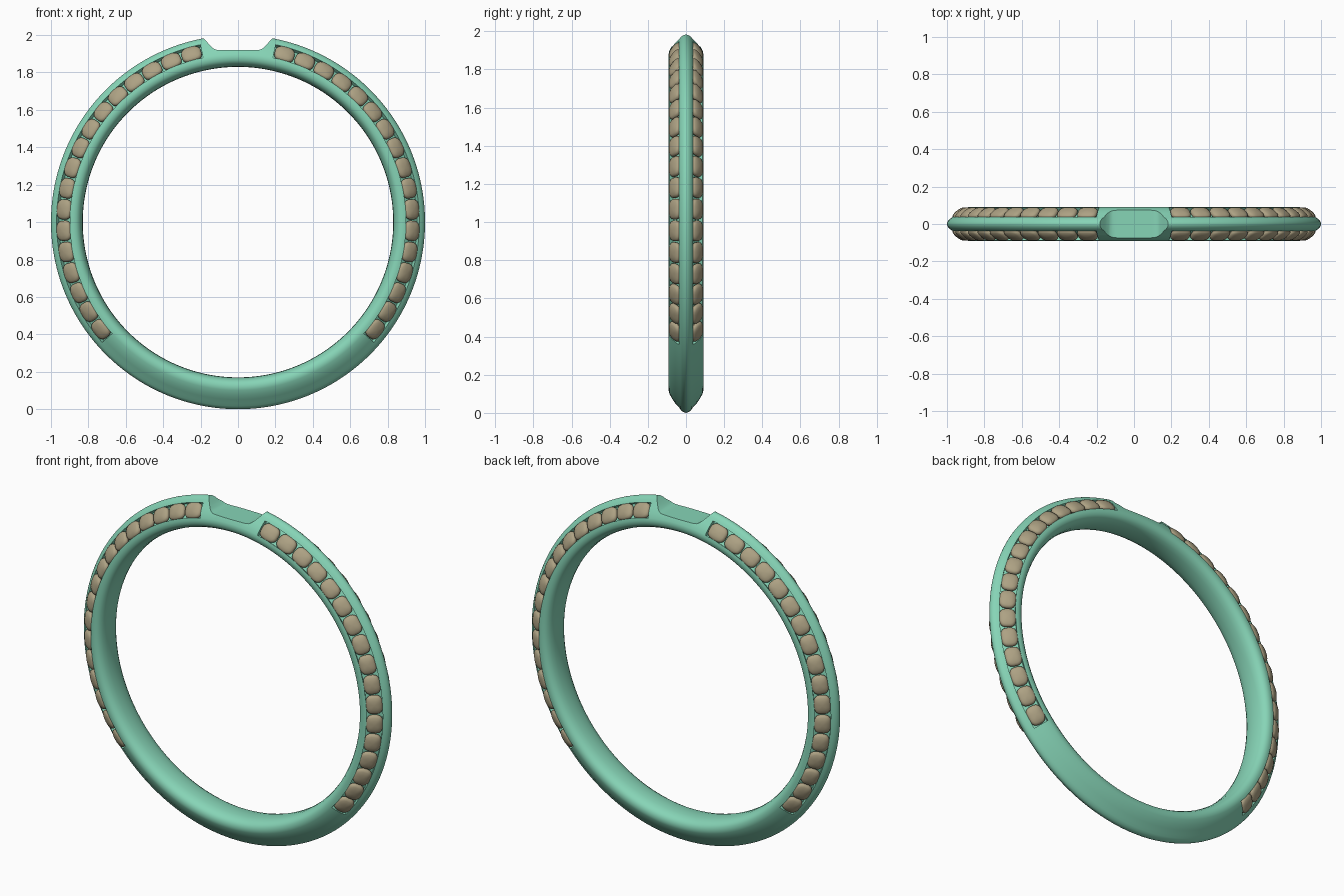
import bpy, bmesh
from math import sin, cos, pi, radians, copysign
from mathutils import Vector

if "Cube" in bpy.data.objects:
    bpy.data.objects.remove(bpy.data.objects["Cube"])

def material(name, col):
    m = bpy.data.materials.new(name)
    m.diffuse_color = (*col, 1)
    m.use_nodes = True
    m.node_tree.nodes["Principled BSDF"].inputs["Base Color"].default_value = m.diffuse_color
    return m

green = material("band_green", (0.24, 0.66, 0.47))
tan = material("stone_tan", (0.42, 0.36, 0.23))

def make(name, bm, mat=None):
    bmesh.ops.recalc_face_normals(bm, faces=bm.faces)
    me = bpy.data.meshes.new(name)
    bm.to_mesh(me)
    bm.free()
    ob = bpy.data.objects.new(name, me)
    bpy.context.collection.objects.link(ob)
    if mat:
        me.materials.append(mat)
    return ob

def smooth(ob, deg):
    bpy.ops.object.select_all(action='DESELECT')
    bpy.context.view_layer.objects.active = ob
    ob.select_set(True)
    bpy.ops.object.shade_smooth_by_angle(angle=radians(deg))

def polar(r, y, a):
    return Vector((r * cos(a), y, 1 + r * sin(a)))

# Half cross-section (radius, y); the groove lies between P_IN and P_OUT
P_IN, P_OUT = Vector((0.899, 0.087)), Vector((0.970, 0.037))
slope = (P_OUT - P_IN).normalized()
normal = Vector((-slope.y, slope.x))
DEPTH = 0.024
inner = [(0.830, 0), (0.832, 0.035), (0.839, 0.060), (0.850, 0.078), (0.865, 0.088), (0.884, 0.0905)]
outer = [(0.984, 0.028), (0.993, 0.018), (0.998, 0.009), (1.0, 0)]
plain = [(0.924, 0.074), (0.949, 0.057)]
groove = [tuple(P_IN - normal * DEPTH), tuple(P_OUT - normal * DEPTH)]

def section(mid):
    half = inner + [tuple(P_IN)] + mid + [tuple(P_OUT)] + outer
    return half + [(r, -y) for r, y in half[-2:0:-1]]

# Band: sweep around, switching to the grooved section along both shoulders
arcs = [(-41.5, 78, 100, groove), (78, 102, 24, plain),
        (102, 221.5, 100, groove), (221.5, 318.5, 80, plain)]
bm = bmesh.new()
rings = []
for a0, a1, n, mid in arcs:
    for i in range(n + 1):
        a = radians(a0 + (a1 - a0) * i / n)
        rings.append([bm.verts.new(polar(r, y, a)) for r, y in section(mid)])
for k, A in enumerate(rings):
    B = rings[(k + 1) % len(rings)]
    for j in range(len(A)):
        q = (j + 1) % len(A)
        bm.faces.new((A[j], A[q], B[q], B[j]))
bmesh.ops.remove_doubles(bm, verts=bm.verts, dist=1e-5)
band = make("band", bm, green)

# Notch in the top, with curved shoulders
side = [(0.10, 1.92), (0.118, 1.922), (0.132, 1.929), (0.150, 1.946), (0.170, 1.968), (0.186, 1.986), (0.20, 2.1)]
outline = side + [(-x, z) for x, z in reversed(side)]
bm = bmesh.new()
f = bm.faces.new([bm.verts.new((x, -0.2, z)) for x, z in outline])
ext = bmesh.ops.extrude_face_region(bm, geom=[f])
bmesh.ops.translate(bm, vec=(0, 0.4, 0), verts=[v for v in ext["geom"] if isinstance(v, bmesh.types.BMVert)])
cutter = make("notch_cutter", bm)
cutter.hide_render = True
mod = band.modifiers.new("notch", 'BOOLEAN')
mod.operation, mod.object, mod.solver = 'DIFFERENCE', cutter, 'EXACT'
bpy.context.view_layer.objects.active = band
bpy.ops.object.modifier_apply(modifier=mod.name)
bpy.data.objects.remove(cutter)
smooth(band, 32)

# Cushion stones: stacked rounded-square rings, (scale, height)
LAYERS = [(0.75, -0.026), (1.0, -0.012), (1.0, -0.003), (0.93, 0.004), (0.78, 0.009), (0.45, 0.014)]
SEG = 20

def add_stone(bm, a, sy):
    mid = (P_IN + P_OUT) / 2
    c = polar(mid.x, sy * mid.y, a)
    u = Vector((-sin(a), 0, cos(a)))
    v = Vector((slope.x * cos(a), sy * slope.y, slope.x * sin(a)))
    w = Vector((normal.x * cos(a), sy * normal.y, normal.x * sin(a)))
    loops = []
    for s, h in LAYERS:
        loop = []
        for i in range(SEG):
            t = 2 * pi * (i + 0.5) / SEG
            p = copysign(abs(cos(t)) ** 0.7, cos(t)) * 0.054 * s
            q = copysign(abs(sin(t)) ** 0.7, sin(t)) * 0.045 * s
            loop.append(bm.verts.new(c + u * p + v * q + w * h))
        loops.append(loop)
    for A, B in zip(loops, loops[1:]):
        for i in range(SEG):
            j = (i + 1) % SEG
            bm.faces.new((A[i], A[j], B[j], B[i]))
    bm.faces.new(loops[0])
    top = bm.verts.new(c + w * 0.0155)
    for i in range(SEG):
        bm.faces.new((loops[-1][i], loops[-1][(i + 1) % SEG], top))

# Four rows of 17 stones: both shoulders, front and back
for face, sy in (("front", -1), ("back", 1)):
    for hand in ("right", "left"):
        bm = bmesh.new()
        for i in range(17):
            a = radians(74.5 - 112.5 * i / 16)
            add_stone(bm, a if hand == "right" else pi - a, sy)
        smooth(make(f"stones_{face}_{hand}", bm, tan), 30)
